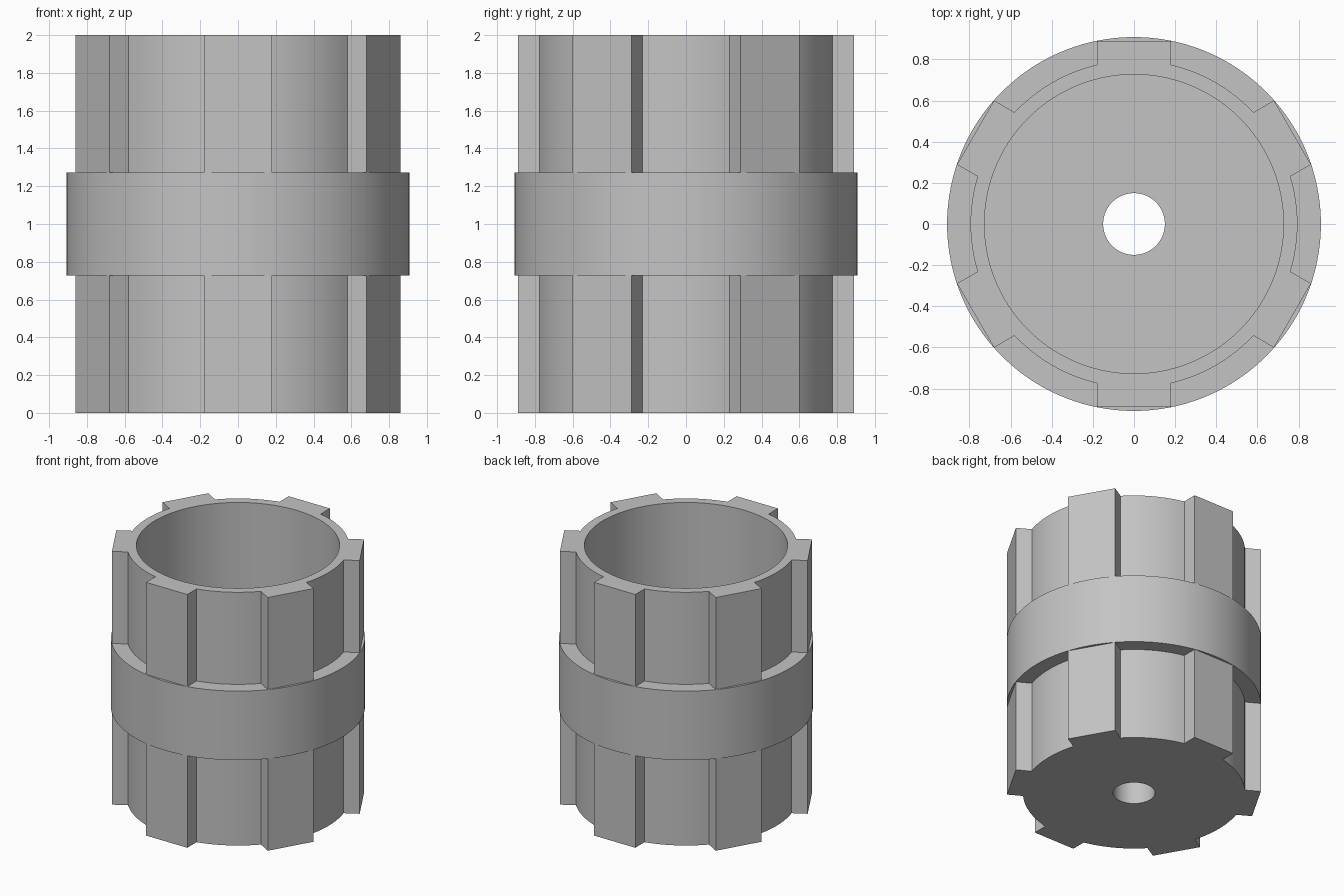
import bpy
import bmesh
from math import sin, cos, asin, radians, hypot

default_cube = bpy.data.objects.get("Cube")
if default_cube:
    bpy.data.objects.remove(default_cube, do_unlink=True)

# Main dimensions
RIBS = 6
HALF_RIB, RIB_FLAT = 0.18, 0.89
WALL, BAND, BORE, HOLE = 0.795, 0.909, 0.727, 0.15
BAND_LOW, BAND_HIGH, FLOOR, HEIGHT = 0.727, 1.273, 0.18, 2.0

corner = asin(HALF_RIB / hypot(HALF_RIB, RIB_FLAT))
root = asin(HALF_RIB / WALL)
pitch = radians(360 / RIBS)


def ribbed_section():
    """Angle and radius of the ribbed outline, going once round."""
    points = []
    for i in range(RIBS):
        middle = pitch * (i + 0.5)
        # flat rib face, from corner to corner
        for k in range(9):
            a = corner * (k / 4 - 1)
            points.append((middle + a, RIB_FLAT / cos(a)))
        # round wall up to the next rib
        for k in range(13):
            a = root + (pitch - 2 * root) * k / 12
            points.append((middle + a, WALL))
    return points


section = ribbed_section()
bm = bmesh.new()


def loop(z, radius=None):
    """One closed ring of vertices: a circle, or the ribbed outline."""
    return [bm.verts.new(((radius or r) * cos(a), (radius or r) * sin(a), z))
            for a, r in section]


# Rings from the bottom hole, up the outside, then down the bore
loops = [
    loop(0, HOLE), loop(0),
    loop(BAND_LOW), loop(BAND_LOW, BAND),
    loop(BAND_HIGH, BAND), loop(BAND_HIGH),
    loop(HEIGHT), loop(HEIGHT, BORE),
    loop(FLOOR, BORE), loop(FLOOR, HOLE),
]
count = len(section)
for i, lower in enumerate(loops):
    upper = loops[(i + 1) % len(loops)]
    for j in range(count):
        k = (j + 1) % count
        bm.faces.new((lower[j], lower[k], upper[k], upper[j]))
bmesh.ops.recalc_face_normals(bm, faces=bm.faces)

mesh = bpy.data.meshes.new("ribbed_sleeve")
bm.to_mesh(mesh)
bm.free()
sleeve = bpy.data.objects.new("ribbed_sleeve", mesh)
bpy.context.collection.objects.link(sleeve)

# Plain grey finish
grey = bpy.data.materials.new("light_grey")
grey.use_nodes = True
colour = (0.55, 0.55, 0.55, 1)
grey.diffuse_color = colour
grey.node_tree.nodes["Principled BSDF"].inputs["Base Color"].default_value = colour
mesh.materials.append(grey)

# Smooth round walls with sharp edges
bpy.ops.object.select_all(action='DESELECT')
sleeve.select_set(True)
bpy.context.view_layer.objects.active = sleeve
bpy.ops.object.shade_smooth_by_angle(angle=radians(25))
